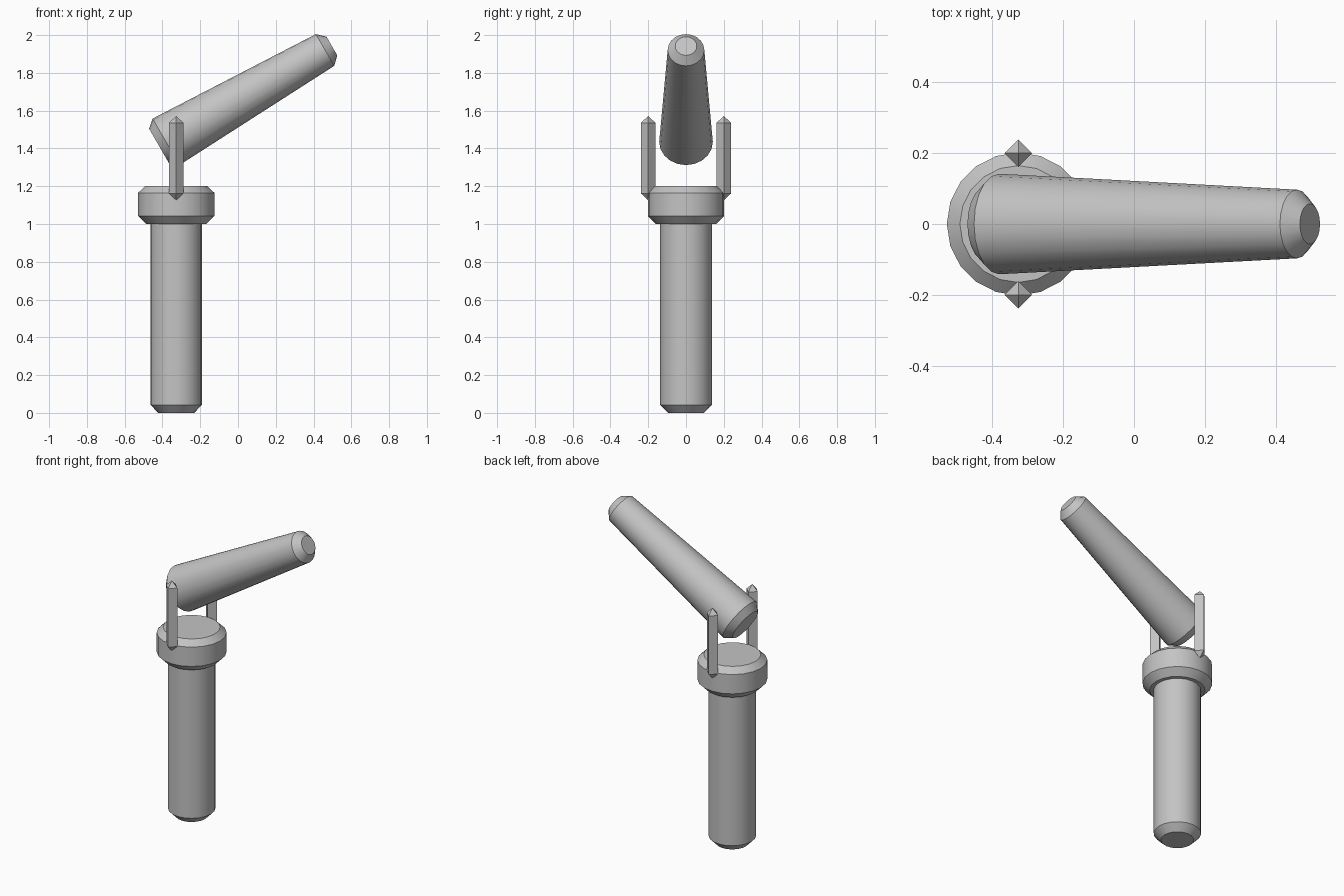
import bpy
import math
from mathutils import Matrix

if "Cube" in bpy.data.objects:
    bpy.data.objects.remove(bpy.data.objects["Cube"], do_unlink=True)

SIDES = 20
POST_X = -0.327

grey = bpy.data.materials.new("plain grey")
grey.use_nodes = True
colour = (0.55, 0.55, 0.55, 1)
grey.diffuse_color = colour
grey.node_tree.nodes["Principled BSDF"].inputs["Base Color"].default_value = colour


def turned(name, profile, sides, matrix, smooth=True):
    """Spin a (radius, height) profile around z; zero radius makes a point."""
    verts, rings, faces = [], [], []
    for r, z in profile:
        count = sides if r else 1
        rings.append([len(verts) + i for i in range(count)])
        for i in range(count):
            a = math.tau * i / sides
            verts.append((r * math.cos(a), r * math.sin(a), z))
    for low, high in zip(rings, rings[1:]):
        for i in range(sides):
            j = (i + 1) % sides
            if len(low) == 1:
                faces.append((low[0], high[j], high[i]))
            elif len(high) == 1:
                faces.append((low[i], low[j], high[0]))
            else:
                faces.append((low[i], low[j], high[j], high[i]))
    if len(rings[0]) > 1:
        faces.append(rings[0][::-1])
    if len(rings[-1]) > 1:
        faces.append(rings[-1])
    mesh = bpy.data.meshes.new(name)
    mesh.from_pydata(verts, [], faces)
    mesh.materials.append(grey)
    obj = bpy.data.objects.new(name, mesh)
    bpy.context.collection.objects.link(obj)
    obj.matrix_world = matrix
    if smooth:
        bpy.ops.object.select_all(action="DESELECT")
        obj.select_set(True)
        bpy.context.view_layer.objects.active = obj
        bpy.ops.object.shade_smooth_by_angle(angle=math.radians(30))
    return obj


post = Matrix.Translation((POST_X, 0, 0))

# Upright shaft with a chamfered foot
turned("shaft", [(0.095, 0), (0.137, 0.043), (0.137, 1.01)], SIDES, post)

# Collar, chamfered at both rims
turned("collar", [(0.16, 1.0), (0.202, 1.042), (0.202, 1.165), (0.165, 1.2)],
       SIDES, post)

# Pointed square prongs on either side
for side, y in (("front", -0.2), ("back", 0.2)):
    turned(side + "_prong", [(0, 1.125), (0.039, 1.162), (0.039, 1.535), (0, 1.572)],
           4, Matrix.Translation((POST_X, y, 0)), smooth=False)

# Tapered lever leaning up to the left
lean = Matrix.Translation((-0.381, 0, 1.435)) @ Matrix.Rotation(math.radians(60), 4, "Y")
turned("lever", [(0.105, -0.043), (0.142, 0), (0.097, 0.972), (0.057, 1.014)],
       SIDES, lean)
